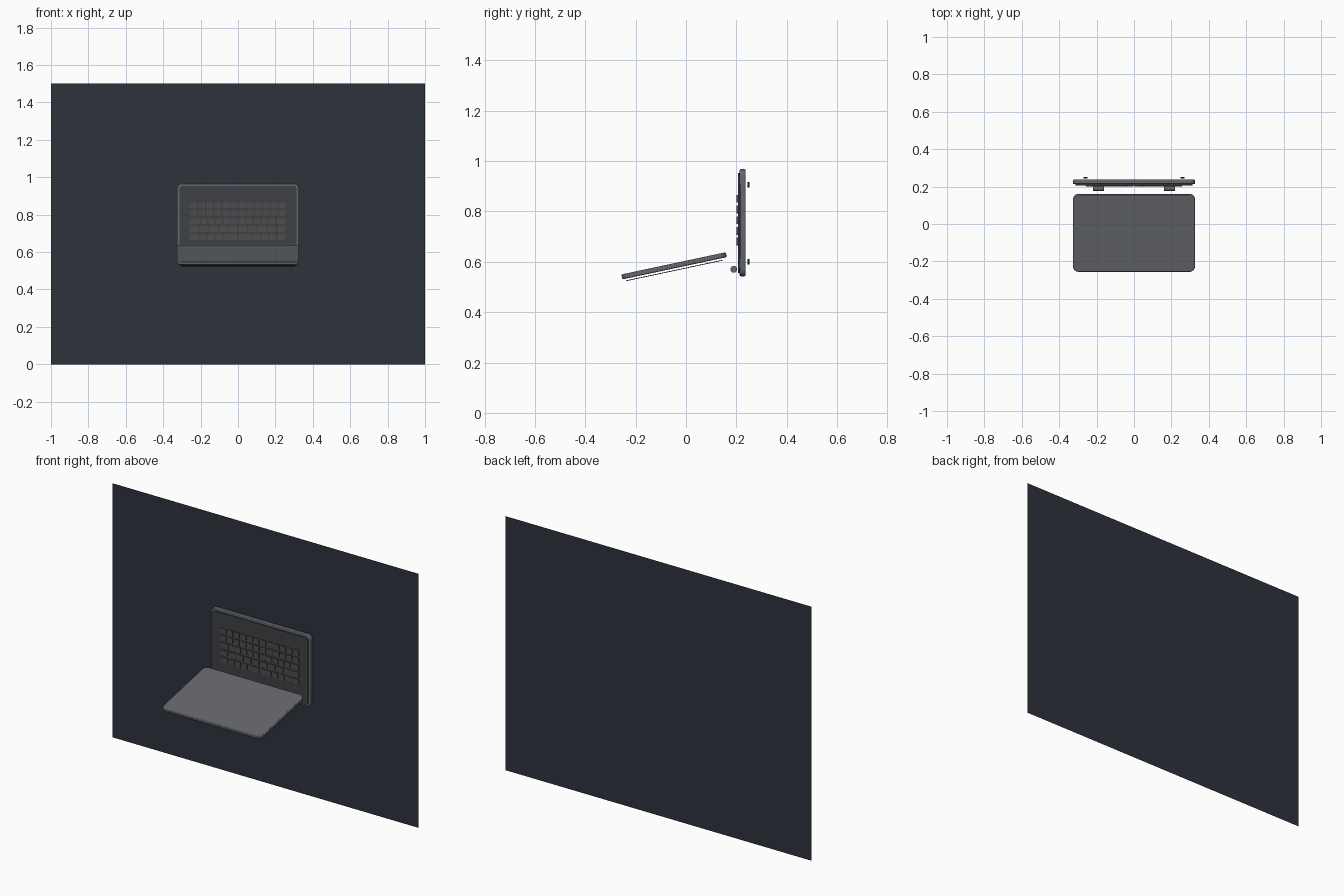
import bpy, bmesh, math
from mathutils import Matrix, Vector

if "Cube" in bpy.data.objects:
    bpy.data.objects.remove(bpy.data.objects["Cube"])


def material(name, rgb):
    m = bpy.data.materials.new(name)
    m.diffuse_color = (*rgb, 1)
    m.use_nodes = True
    m.node_tree.nodes["Principled BSDF"].inputs["Base Color"].default_value = m.diffuse_color
    return m


METAL = material("grey_metal", (0.13, 0.135, 0.15))
DECK = material("dark_deck", (0.05, 0.052, 0.058))
KEY = material("key_grey", (0.075, 0.075, 0.078))
BLACK = material("screen_black", (0.01, 0.01, 0.013))
WALL = material("wall_slate", (0.027, 0.032, 0.044))


def finish(bm, name, mat, matrix=None, bevel=0):
    me = bpy.data.meshes.new(name)
    bmesh.ops.recalc_face_normals(bm, faces=bm.faces)
    bm.to_mesh(me)
    bm.free()
    me.materials.append(mat)
    ob = bpy.data.objects.new(name, me)
    bpy.context.collection.objects.link(ob)
    if matrix is not None:
        ob.matrix_world = matrix
    if bevel:
        b = ob.modifiers.new("soft_edges", 'BEVEL')
        b.width, b.segments, b.limit_method = bevel, 2, 'ANGLE'
        b.angle_limit = math.radians(40)
    bpy.ops.object.select_all(action='DESELECT')
    ob.select_set(True)
    bpy.context.view_layer.objects.active = ob
    bpy.ops.object.shade_smooth_by_angle(angle=math.radians(35))
    return ob


def add_slab(bm, w, h, t, r, centre=(0, 0, 0), steps=6):
    """Rounded rectangle in local xy, thickness along z."""
    pts = []
    for i, (sx, sy) in enumerate([(1, 1), (-1, 1), (-1, -1), (1, -1)]):
        for k in range(steps + 1):
            a = math.pi / 2 * (i + k / steps)
            pts.append((sx * (w / 2 - r) + r * math.cos(a),
                        sy * (h / 2 - r) + r * math.sin(a)))
    c = Vector(centre)
    f = bm.faces.new([bm.verts.new(c + Vector((x, y, -t / 2))) for x, y in pts])
    ext = bmesh.ops.extrude_face_region(bm, geom=[f], use_keep_orig=True)
    moved = [g for g in ext["geom"] if isinstance(g, bmesh.types.BMVert)]
    bmesh.ops.translate(bm, verts=moved, vec=(0, 0, t))


def slab(name, mat, w, h, t, r, matrix, bevel=0):
    bm = bmesh.new()
    add_slab(bm, w, h, t, r)
    return finish(bm, name, mat, matrix, bevel)


def cylinder(name, mat, radius, depth, loc, axis):
    bm = bmesh.new()
    bmesh.ops.create_cone(bm, cap_ends=True, segments=32, radius1=radius,
                          radius2=radius, depth=depth)
    rot = Matrix.Rotation(math.pi / 2, 4, 'Y' if axis == 'X' else 'X')
    return finish(bm, name, mat, Matrix.Translation(loc) @ rot)


# Backdrop wall: single flat sheet
bm = bmesh.new()
bm.faces.new([bm.verts.new((x, 0.255, z))
              for x, z in [(-1, 0), (1, 0), (1, 1.5), (-1, 1.5)]])
finish(bm, "back_wall", WALL)

# Upright keyboard half: local z points to the front (-y)
UP = Matrix.Rotation(math.pi / 2, 4, 'X')
slab("base_body", METAL, 0.652, 0.425, 0.024, 0.03,
     Matrix.Translation((0, 0.225, 0.755)) @ UP, 0.004)
slab("keyboard_deck", DECK, 0.625, 0.398, 0.008, 0.022,
     Matrix.Translation((0, 0.2095, 0.754)) @ UP, 0.001)

# Keys: five rows, relative widths per row
rows = [[1] * 12, [1] * 12, [1.4] + [1] * 10 + [1.4],
        [1.2] * 10, [1.2, 1, 1, 1, 1.8, 1.8, 1, 1, 1, 1.2]]
bm = bmesh.new()
for r, widths in enumerate(rows):
    unit = 0.518 / sum(widths)
    x = -0.259
    for w in widths:
        add_slab(bm, w * unit - 0.007, 0.031, 0.005, 0.003,
                 (x + w * unit / 2, 0.085 - 0.0425 * r, 0), 2)
        x += w * unit
finish(bm, "keys", KEY, Matrix.Translation((0, 0.204, 0.765)) @ UP)

# Tilted lid with thin screen panel hanging just under it
LID = Matrix.Translation((0, -0.0475, 0.584)) @ Matrix.Rotation(math.radians(12), 4, 'X')
slab("lid", METAL, 0.652, 0.424, 0.02, 0.03, LID, 0.004)
slab("screen_panel", BLACK, 0.615, 0.39, 0.003, 0.015,
     LID @ Matrix.Translation((0, -0.002, -0.0185)))

# Hinge barrels and rear feet
for side, sx in (("left", -1), ("right", 1)):
    cylinder(f"hinge_{side}", METAL, 0.0135, 0.06, (sx * 0.19, 0.19, 0.57), 'X')
    for level, z in (("lower", 0.6), ("upper", 0.905)):
        cylinder(f"foot_{level}_{side}", BLACK, 0.011, 0.008,
                 (sx * 0.26, 0.248, z), 'Y')
